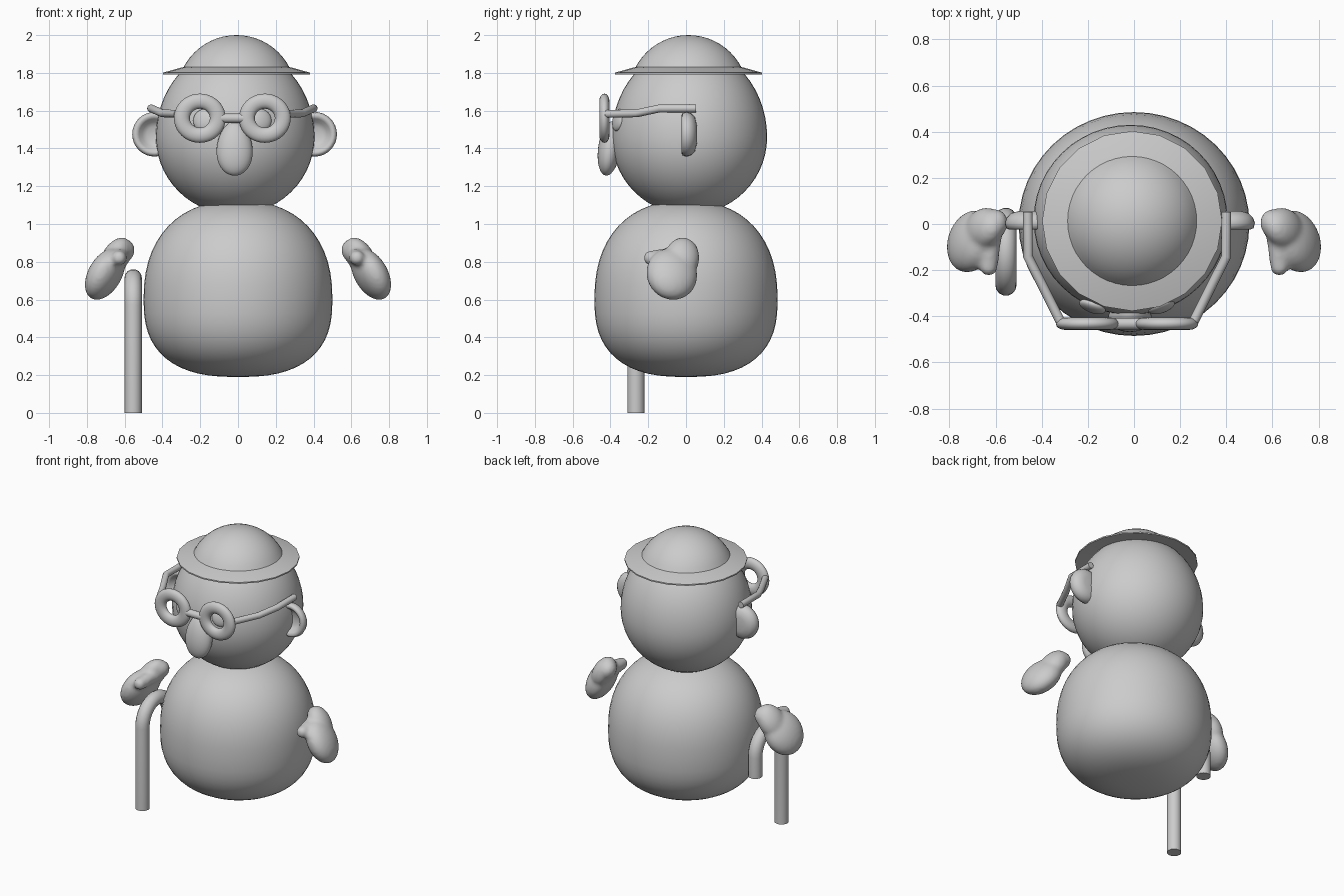
import bpy, bmesh, math
from mathutils import Matrix, Vector

if "Cube" in bpy.data.objects:
    bpy.data.objects.remove(bpy.data.objects["Cube"])


def finish(name, bm, angle=40, loc=(0, 0, 0), rot=(0, 0, 0), scale=(1, 1, 1)):
    bmesh.ops.recalc_face_normals(bm, faces=bm.faces)
    me = bpy.data.meshes.new(name)
    bm.to_mesh(me)
    bm.free()
    ob = bpy.data.objects.new(name, me)
    bpy.context.collection.objects.link(ob)
    ob.location, ob.rotation_euler, ob.scale = loc, rot, scale
    bpy.ops.object.select_all(action='DESELECT')
    ob.select_set(True)
    bpy.context.view_layer.objects.active = ob
    bpy.ops.object.shade_smooth_by_angle(angle=math.radians(angle))
    return ob


def lathe(name, profile, steps=48, closed=False, **kw):
    """Spin an (r, z) profile about z."""
    bm = bmesh.new()
    vs = [bm.verts.new((r, 0, z)) for r, z in profile]
    n = len(vs)
    edges = [bm.edges.new((vs[i], vs[(i + 1) % n])) for i in range(n if closed else n - 1)]
    bmesh.ops.spin(bm, geom=vs + edges, cent=(0, 0, 0), axis=(0, 0, 1),
                   angle=2 * math.pi, steps=steps, use_duplicate=False)
    bmesh.ops.remove_doubles(bm, verts=bm.verts, dist=1e-4)
    return finish(name, bm, **kw)


def egg(r, low, p_low, high, p_high, n=28):
    """Superellipse half-outline with different lower and upper halves."""
    pts = []
    for i in range(n + 1):
        a = -math.pi / 2 + math.pi * i / n
        h, p = (low, p_low) if a < 0 else (high, p_high)
        c, s = max(math.cos(a), 0), abs(math.sin(a))
        if i in (0, n):
            c = 0
        pts.append((r * c ** (2 / p), math.copysign(h * s ** (2 / p), a)))
    return pts


def ball(bm, centre, radii, axes=None):
    """Ellipsoid, optionally oriented by a 3x3 matrix of axes."""
    rot = axes.to_4x4() if axes else Matrix()
    m = Matrix.Translation(centre) @ rot @ Matrix.Diagonal((*radii, 1))
    bmesh.ops.create_uvsphere(bm, u_segments=32, v_segments=20, radius=1, matrix=m)


def tube(name, pts, radius):
    cu = bpy.data.curves.new(name, 'CURVE')
    cu.dimensions = '3D'
    cu.bevel_depth, cu.bevel_resolution, cu.use_fill_caps = radius, 5, True
    sp = cu.splines.new('POLY')
    sp.points.add(len(pts) - 1)
    for p, co in zip(sp.points, pts):
        p.co = (*co, 1)
    ob = bpy.data.objects.new(name, cu)
    bpy.context.collection.objects.link(ob)
    return ob


# body and head
lathe("body", egg(0.5, 0.41, 2.55, 0.525, 2.3), loc=(0, 0, 0.6), scale=(1, 0.97, 1))
lathe("head", egg(0.42, 0.41, 2, 0.474, 2), loc=(-0.015, 0.018, 1.46), scale=(1, 0.98, 1))

# hat: domed crown and sloping thin brim
R, zc = 0.316, 1.684
a0 = math.asin((1.825 - zc) / R)
dome = [(R * math.cos(a0 + (math.pi / 2 - a0) * i / 10) if i < 10 else 0,
         zc + R * math.sin(a0 + (math.pi / 2 - a0) * i / 10)) for i in range(11)]
lathe("hat_crown", dome, loc=(-0.008, 0.013, 0))
lathe("hat_brim", [(0.27, 1.832), (0.29, 1.829), (0.39, 1.801), (0.39, 1.792), (0.27, 1.805)],
      steps=20, closed=True, angle=30, loc=(-0.008, 0.013, 0))

# cupped ears, facing forward
ear = [(0, -0.045), (0.05, -0.045), (0.09, -0.036), (0.11, -0.015), (0.118, 0.008),
       (0.112, 0.03), (0.098, 0.036), (0.082, 0.025), (0.065, 0.0), (0.04, -0.012), (0, -0.015)]
for side, s in (("left", -1), ("right", 1)):
    lathe("ear_" + side, ear, steps=32, angle=80, loc=(-0.018 + s * 0.424, 0.012, 1.475),
          rot=(math.radians(90), 0, 0))

# nose
bm = bmesh.new()
ball(bm, (0, 0, 0), (0.095, 0.06, 0.145))
for v in bm.verts:
    v.co.x *= 1 - 0.8 * v.co.z
finish("nose", bm, loc=(-0.018, -0.405, 1.40), rot=(math.radians(-8), 0, 0))

# eyes, glasses rims and temples
GX = -0.03
for side, s in (("left", -1), ("right", 1)):
    bm = bmesh.new()
    ball(bm, (0, 0, 0), (0.06, 0.025, 0.06))
    finish("eye_" + side, bm, loc=(GX + s * 0.15, -0.358, 1.55),
           rot=(math.radians(-12), 0, s * math.radians(20)))
    rim = [(0.095 + 0.042 * math.cos(t * math.pi / 8), 0.027 * math.sin(t * math.pi / 8))
           for t in range(16)]
    lathe("glasses_rim_" + side, rim, steps=40, closed=True, angle=80,
          loc=(GX + s * 0.172, -0.432, 1.56), rot=(math.radians(90), 0, 0), scale=(1, 0.95, 1))
    tube("glasses_temple_" + side,
         [(GX + s * x, y, z) for x, y, z in ((0.29, -0.42, 1.583), (0.37, -0.26, 1.586),
                                             (0.43, -0.14, 1.612), (0.43, 0.052, 1.612))], 0.021)
tube("glasses_bridge", [(GX - 0.06, -0.432, 1.56), (GX + 0.06, -0.432, 1.56)], 0.025)

# mitten hands: blended wrist, palm and thumb
for side, s in (("left", -1), ("right", 1)):
    long = Vector((0.5, -0.12, -0.83)).normalized()
    wide = Vector((0.3, -1, 0.0))
    wide = (wide - long * wide.dot(long)).normalized()
    axes = Matrix((long, wide, long.cross(wide))).transposed()
    bm = bmesh.new()
    ball(bm, (0.704, -0.075, 0.735), (0.15, 0.138, 0.085), axes)
    ball(bm, (0.65, -0.02, 0.82), (0.12, 0.092, 0.07), axes)
    ball(bm, (0.605, 0.0, 0.855), (0.065, 0.065, 0.055), axes)
    for i in range(7):
        t = i / 6
        r = 0.048 - 0.008 * t
        ball(bm, (0.615 + 0.015 * t, -0.02 - 0.165 * t, 0.835 - 0.015 * t), (r, r, r))
    for v in bm.verts:
        v.co.x *= s
    ob = finish("hand_" + side, bm)
    rm = ob.modifiers.new("blend", 'REMESH')
    rm.mode, rm.voxel_size, rm.use_smooth_shade = 'VOXEL', 0.012, True
    sm = ob.modifiers.new("soften", 'SMOOTH')
    sm.factor, sm.iterations = 0.5, 8

# walking stick with hooked handle
hook = [(-0.555, -0.12 - 0.145 * math.cos(math.pi * i / 16),
         0.57 + 0.145 * math.sin(math.pi * i / 16)) for i in range(17)]
tube("walking_stick", [(-0.555, -0.265, 0)] + hook + [(-0.555, 0.025, 0.43)], 0.046)
